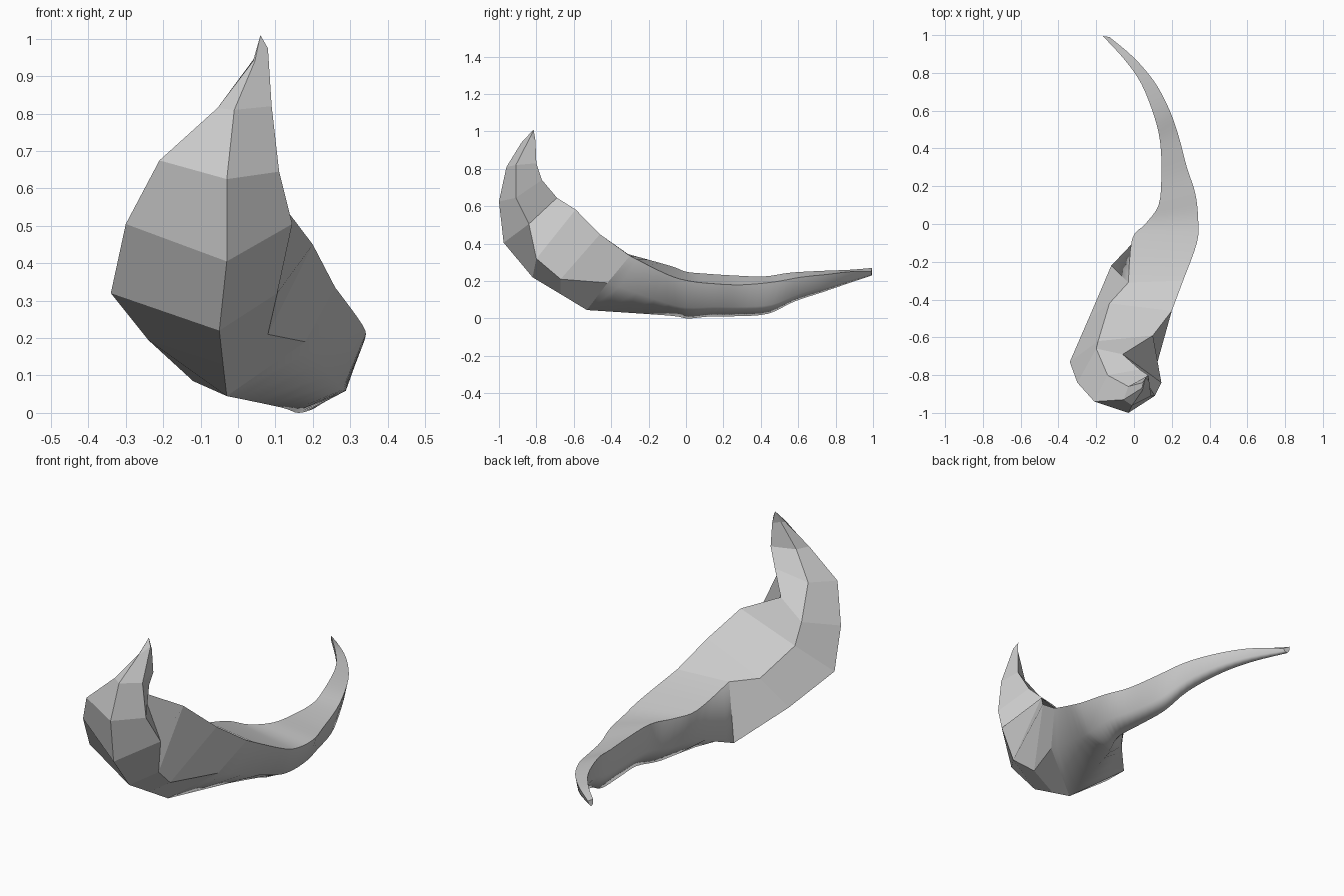
import bpy, bmesh
from mathutils import Vector as V

if "Cube" in bpy.data.objects:
    bpy.data.objects.remove(bpy.data.objects["Cube"])

# Lengthwise edge lines of the hooked head, from the waist up to the hook
left_line = [(-.12, -.22, .085), (-.24, -.50, .195), (-.34, -.73, .32), (-.30, -.84, .505),
             (-.21, -.94, .675), (-.055, -.93, .815), (.04, -.87, .94)]
upper_line = [(-.03, -.31, .344), (-.13, -.42, .347), (-.19, -.62, .455), (-.20, -.66, .565),
              (-.14, -.80, .70), (-.03, -.86, .82), (.045, -.84, .95)]
inner_line = [(.26, -.30, .335), (.20, -.46, .45), (.10, -.59, .582), (-.06, -.69, .645),
              (.03, -.77, .74), (.075, -.80, .83), (.07, -.805, .95)]
right_line = [(.18, -.42, .19), (.08, -.67, .21), (.105, -.80, .32), (.145, -.84, .505),
              (.11, -.91, .645), (.09, -.91, .82), (.08, -.83, .975)]
front_line = [(-.03, -.53, .045), (-.04, -.67, .13), (-.05, -.82, .22), (-.03, -.975, .405),
              (-.03, -1.0, .625), (-.01, -.96, .81), (.045, -.88, .94)]
head = [[V(p) for p in ring] for ring in
        zip(left_line, upper_line, inner_line, right_line, front_line)]

# Tail sections: left rim, right rim, height of the underside
tail_keys = [((-.01, -.08, .28), (.333, -.10, .235), .015),
             ((.06, 0, .25), (.34, .02, .20), 0),
             ((.13, .10, .24), (.325, .16, .185), .01),
             ((.145, .25, .23), (.28, .30, .18), .012),
             ((.14, .42, .225), (.235, .47, .195), .025),
             ((.11, .56, .245), (.185, .61, .22), .09),
             ((.04, .74, .255), (.11, .75, .235), .145),
             ((-.05, .87, .26), (0, .88, .25), .19),
             ((-.165, .995, .27), (-.13, .99, .25), .23)]


def tail_section(a, b, low):
    a, b = V(a), V(b)

    def under(t, drop):
        p = a.lerp(b, t)
        p.z += (low - p.z) * drop
        return p
    return [under(.06, .62), a, b, under(.80, .72), under(.36, 1)]


def spline(p0, p1, p2, p3, t):
    return .5 * (2 * p1 + (p2 - p0) * t + (2 * p0 - 5 * p1 + 4 * p2 - p3) * t * t
                 + (3 * p1 - p0 - 3 * p2 + p3) * t ** 3)


# Smoothly refine the tail, starting at the waist
keys = [head[0]] + [tail_section(*k) for k in tail_keys]
tail = []
for i in range(len(keys) - 1):
    q = [keys[max(i - 1, 0)], keys[i], keys[i + 1], keys[min(i + 2, len(keys) - 1)]]
    for s in range(4):
        tail.append([spline(*(r[j] for r in q), s / 4) for j in range(5)])
tail.append(keys[-1])

# Skin all rings from tail end to hook tip
bm = bmesh.new()
rings = [[bm.verts.new(p) for p in r] for r in tail[::-1] + head[1:]]
tail_count = len(tail)
for i in range(len(rings) - 1):
    a, b = rings[i], rings[i + 1]
    for j in range(5):
        k = (j + 1) % 5
        f = bm.faces.new((a[j], a[k], b[k], b[j]))
        f.smooth = i < tail_count - 1
    if i < tail_count - 1:
        for j in (1, 2):
            bm.edges.get((a[j], b[j])).smooth = False
bm.faces.new(rings[0])
tip = bm.verts.new((.06, -.815, 1.01))
for j in range(5):
    bm.faces.new((rings[-1][j], rings[-1][(j + 1) % 5], tip))
bmesh.ops.recalc_face_normals(bm, faces=bm.faces)

mesh = bpy.data.meshes.new("curved_horn")
bm.to_mesh(mesh)
bm.free()
bpy.context.collection.objects.link(bpy.data.objects.new("curved_horn", mesh))
